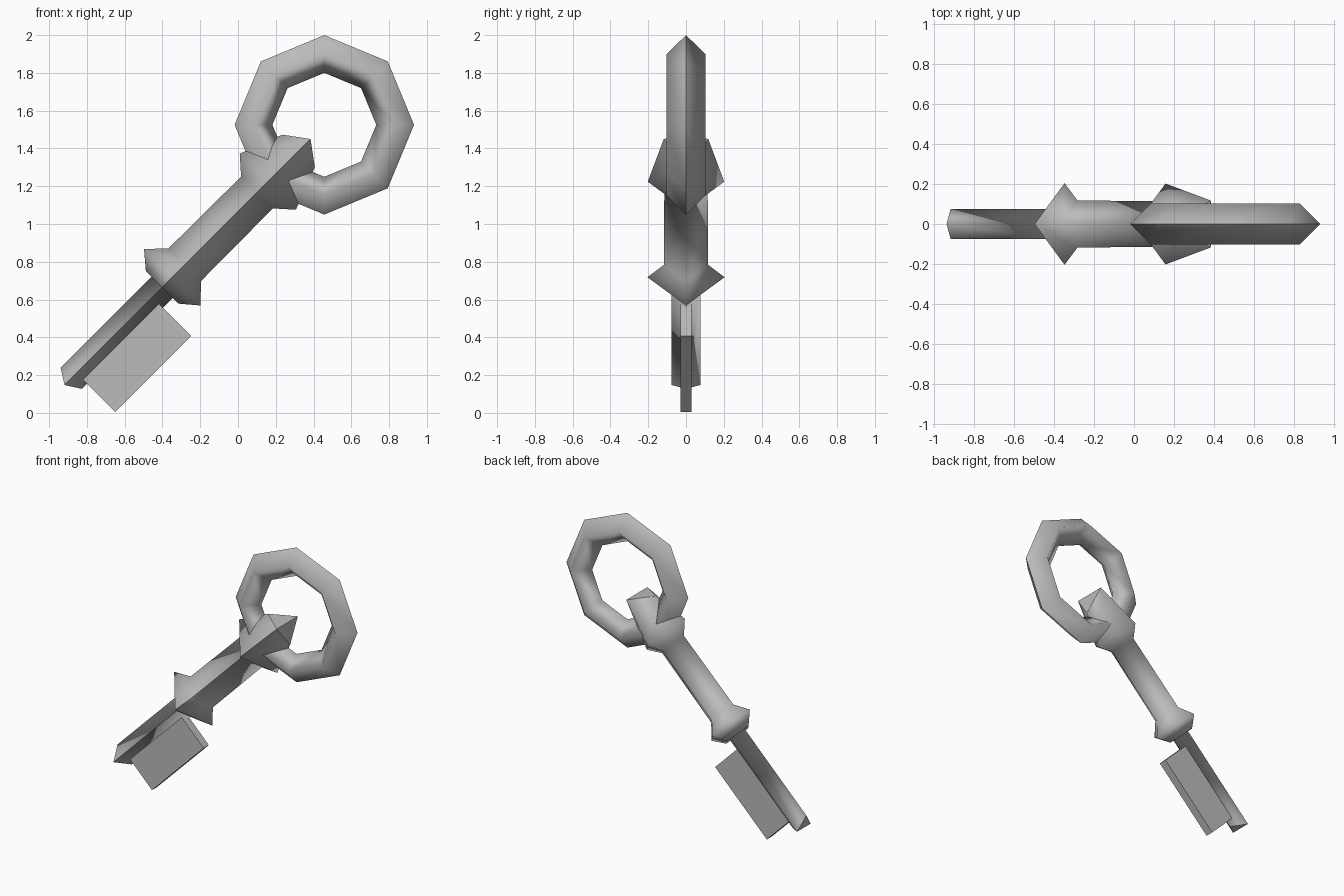
import bpy, bmesh
from math import sin, cos, pi, radians
from mathutils import Matrix

cube = bpy.data.objects.get("Cube")
if cube:
    bpy.data.objects.remove(cube)

steel = bpy.data.materials.new("plain_grey")
steel.use_nodes = True
grey = (0.5, 0.5, 0.5, 1)
steel.diffuse_color = grey
steel.node_tree.nodes["Principled BSDF"].inputs["Base Color"].default_value = grey

# The key leans 45 degrees: local x runs along it, local z across it
LEAN = Matrix.Rotation(radians(-45), 4, 'Y')
AXIS = 0.754


def finish(name, bm, matrix=Matrix.Identity(4)):
    bmesh.ops.recalc_face_normals(bm, faces=bm.faces)
    bm.transform(matrix)
    mesh = bpy.data.meshes.new(name)
    bm.to_mesh(mesh)
    bm.free()
    mesh.materials.append(steel)
    obj = bpy.data.objects.new(name, mesh)
    bpy.context.collection.objects.link(obj)
    return obj


def skin(bm, loops, sharp_side, closed=False):
    """Join four-sided loops into a smooth surface with one hard ridge."""
    rows = [[bm.verts.new(p) for p in loop] for loop in loops]
    pairs = list(zip(rows, rows[1:]))
    if closed:
        pairs.append((rows[-1], rows[0]))
    for a, b in pairs:
        for k in range(4):
            j = (k + 1) % 4
            bm.faces.new((a[k], a[j], b[j], b[k])).smooth = True
        bm.edges.get((a[sharp_side], b[sharp_side])).smooth = False
    return rows


def section(t, r, push=0):
    """Diamond section: top, front, bottom, back; push slides front and back."""
    w = r * 0.965
    return [(t, 0, AXIS + r), (t + push, -w, AXIS),
            (t, 0, AXIS - r), (t + push, w, AXIS)]


# Shaft with two pointed collars and a tapering head
bm = bmesh.new()
profile = [(-0.495, 0.079, -0.05), (0.19, 0.079, 0), (0.186, 0.122, 0),
           (0.262, 0.212, 0), (0.354, 0.122, 0), (0.896, 0.119, 0),
           (0.977, 0.21, 0), (1.207, 0.122, 0.09)]
rows = skin(bm, [section(*p) for p in profile], 1)
for top, front, bottom, back in (rows[0], rows[-1]):
    bm.faces.new((top, front, back))
    bm.faces.new((bottom, back, front))
for row in (rows[0], rows[-1]):
    for k in range(4):
        bm.edges.get((row[k], row[(k + 1) % 4])).smooth = False
finish("key_shaft", bm, LEAN)

# Eight-sided ring handle with a diamond section
bm = bmesh.new()
loops = []
for i in range(8):
    a = i * pi / 4
    loops.append([(0.457 + r * cos(a), y, 1.525 + r * sin(a))
                  for r, y in ((0.475, 0), (0.375, -0.102), (0.275, 0), (0.375, 0.102))])
skin(bm, loops, 0, closed=True)
finish("ring_handle", bm)

# Flat plate bit hanging under the thin end of the shaft
bm = bmesh.new()
bmesh.ops.create_cube(bm, size=1)
size, centre = (0.57, 0.058, 0.267), (-0.172, 0, 0.5965)
bm.transform(Matrix.Translation(centre) @ Matrix.Diagonal((*size, 1)))
finish("key_bit", bm, LEAN)
